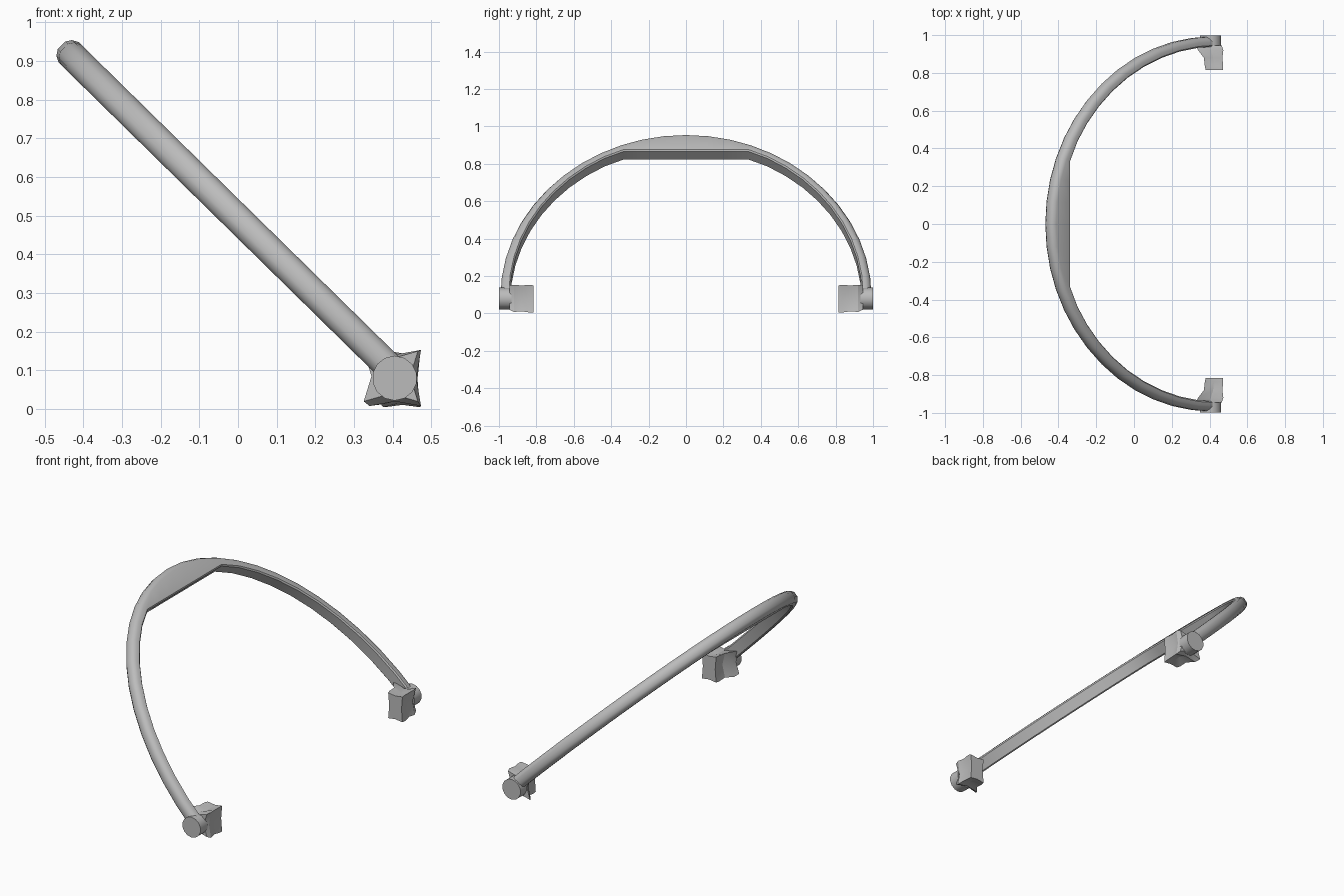
import bpy, bmesh, math
from mathutils import Vector, Matrix

cube = bpy.data.objects.get("Cube")
if cube:
    bpy.data.objects.remove(cube)

grey = bpy.data.materials.new("plain grey")
grey.use_nodes = True
GREY = (0.5, 0.5, 0.5, 1)
grey.diffuse_color = GREY
grey.node_tree.nodes["Principled BSDF"].inputs["Base Color"].default_value = GREY


def finish(bm, name, angle):
    bmesh.ops.recalc_face_normals(bm, faces=bm.faces)
    mesh = bpy.data.meshes.new(name)
    bm.to_mesh(mesh)
    bm.free()
    mesh.materials.append(grey)
    obj = bpy.data.objects.new(name, mesh)
    bpy.context.collection.objects.link(obj)
    bpy.ops.object.select_all(action="DESELECT")
    obj.select_set(True)
    bpy.context.view_layer.objects.active = obj
    bpy.ops.object.shade_smooth_by_angle(angle=math.radians(angle))
    return obj


def loft(rings, name, angle):
    """Skin a row of equal-sized cross-sections and cap both ends."""
    bm = bmesh.new()
    loops = [[bm.verts.new(p) for p in ring] for ring in rings]
    n = len(loops[0])
    for a, b in zip(loops, loops[1:]):
        for i in range(n):
            j = (i + 1) % n
            bm.faces.new((a[i], a[j], b[j], b[i]))
    bm.faces.new(loops[0])
    bm.faces.new(loops[-1])
    return finish(bm, name, angle)


# Leaning plane of the arch: base point, rising direction, normal
BASE = Vector((0.42, 0, 0.08))
RISE = Vector((-0.713, 0, 0.70)).normalized()
NORMAL = Vector((0.70, 0, 0.713)).normalized()
HALF = 0.037


def arch_section(t):
    """Rounded outside, crisp inside; the inner edge is cut flat at the crown."""
    c, s = math.cos(t), math.sin(t)
    outer = Vector((0.992 * c, 1.228 * s))
    inner = Vector((0.94 * c, min(1.172 * s, 1.092)))
    depth = (outer - inner).length
    inward = (inner - outer).normalized()
    profile = [(0, -0.014), (0, 0.014), (0.010, 0.029), (0.026, HALF),
               (depth - 0.007, HALF), (depth, HALF - 0.007),
               (depth, 0.007 - HALF), (depth - 0.007, -HALF),
               (0.026, -HALF), (0.010, -0.029)]
    ring = []
    for d, w in profile:
        p = outer + inward * d
        ring.append(BASE + RISE * p.y + NORMAL * w + Vector((0, p.x, 0)))
    return ring


# Arch with its filled crown
STEPS = 26
loft([arch_section(math.pi * i / STEPS) for i in range(STEPS + 1)], "arch_band", 35)


def foot_section(side, y, x0, x1, z0, z1, pinch):
    """Four-cornered section whose sides are pulled in."""
    xm, zm = (x0 + x1) / 2, (z0 + z1) / 2
    pts = [(x0, z0), (xm, z0 + pinch), (x1, z0), (x1 - pinch, zm),
           (x1, z1), (xm, z1 - pinch), (x0, z1), (x0 + pinch, zm)]
    return [(x, side * y, z) for x, z in pts]


for side, label in ((-1, "front"), (1, "back")):
    # Pinched block on the inside of each arch end
    loft([foot_section(side, 0.815, 0.38, 0.47, 0.005, 0.15, 0.006),
          foot_section(side, 0.835, 0.375, 0.472, 0.005, 0.153, 0.012),
          foot_section(side, 0.88, 0.37, 0.468, 0.012, 0.15, 0.016),
          foot_section(side, 0.92, 0.34, 0.473, 0.008, 0.153, 0.012),
          foot_section(side, 0.945, 0.325, 0.465, 0.02, 0.15, 0.02)],
         label + "_foot_block", 25)

    # Round pivot boss on the outside
    bm = bmesh.new()
    bmesh.ops.create_cone(
        bm, cap_ends=True, segments=14, radius1=0.058, radius2=0.058, depth=0.065,
        matrix=Matrix.Translation((0.405, side * 0.9665, 0.08))
        @ Matrix.Rotation(math.pi / 2, 4, "X"))
    finish(bm, label + "_pivot_boss", 35)
